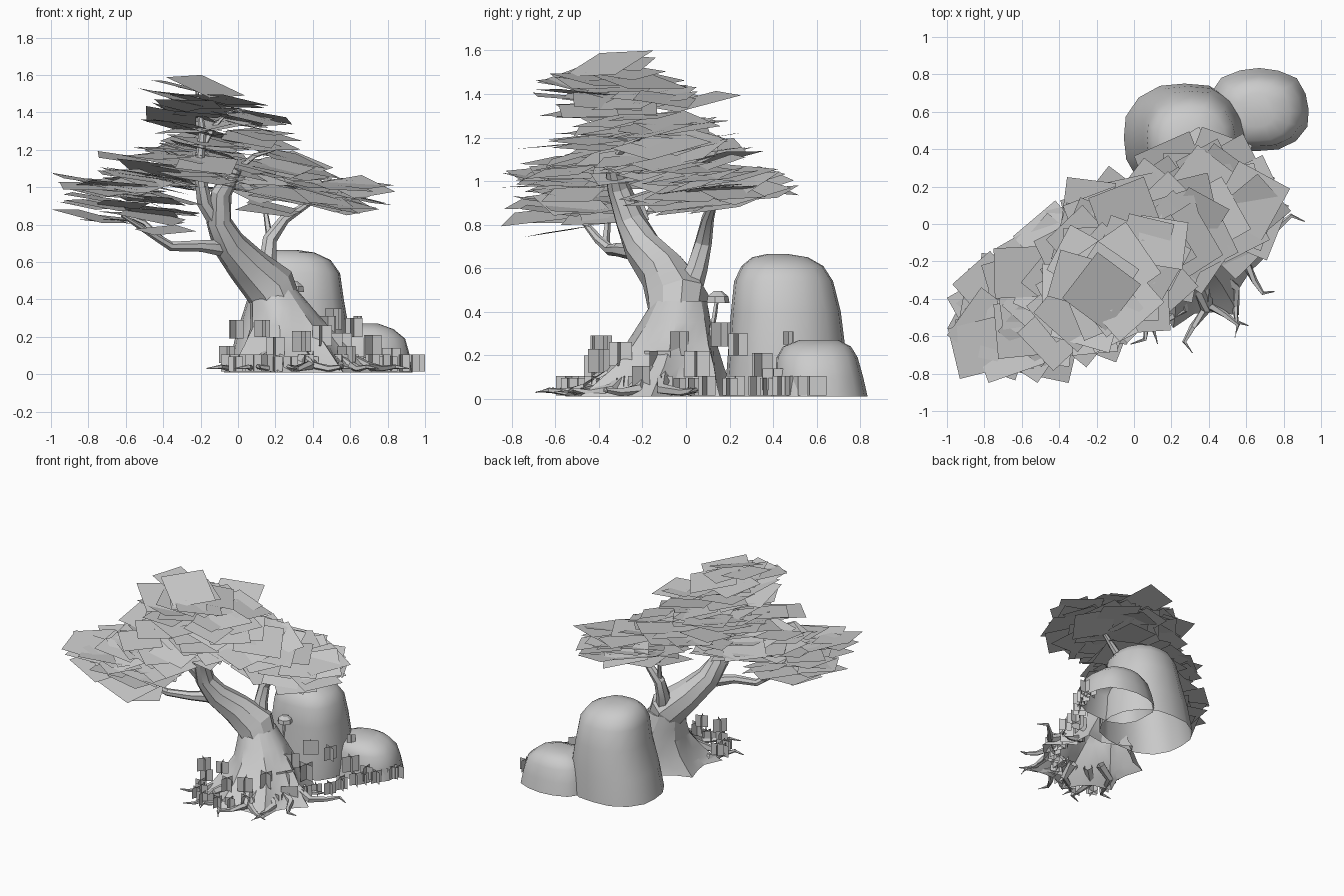
import bpy, bmesh, math, random
from mathutils import Vector, Matrix, Euler

random.seed(11)
if "Cube" in bpy.data.objects:
    bpy.data.objects.remove(bpy.data.objects["Cube"])

grey = bpy.data.materials.new("plain_grey")
grey.use_nodes = True
grey.diffuse_color = (0.6, 0.6, 0.6, 1)
grey.node_tree.nodes["Principled BSDF"].inputs["Base Color"].default_value = (0.6, 0.6, 0.6, 1)


def finish(name, bm, smooth=None):
    mesh = bpy.data.meshes.new(name)
    bm.to_mesh(mesh)
    bm.free()
    mesh.materials.append(grey)
    obj = bpy.data.objects.new(name, mesh)
    bpy.context.collection.objects.link(obj)
    if smooth:
        bpy.ops.object.select_all(action="DESELECT")
        obj.select_set(True)
        bpy.context.view_layer.objects.active = obj
        bpy.ops.object.shade_smooth_by_angle(angle=math.radians(smooth))


def skin(bm, rings):
    """Bridge equal rings of vertices and close the last one."""
    n = len(rings[0])
    for a, b in zip(rings, rings[1:]):
        for i in range(n):
            j = (i + 1) % n
            bm.faces.new((a[i], a[j], b[j], b[i]))
    bm.faces.new(rings[-1])


def tube(bm, path, sides=6, wobble=0.0):
    """Tapered tube through points given as (x, y, z, radius)."""
    pts = [Vector(p[:3]) for p in path]
    rings = []
    for k, p in enumerate(pts):
        d = (pts[min(k + 1, len(pts) - 1)] - pts[max(k - 1, 0)]).normalized()
        u = (Vector((0, 1, 0)) - d * d.y).normalized()
        v = d.cross(u)
        ring = []
        for i in range(sides):
            t = math.tau * i / sides
            r = path[k][3] * (1 + wobble * random.uniform(-1, 1))
            q = p + (u * math.cos(t) + v * math.sin(t)) * r
            q.z = max(q.z, 0.005)
            ring.append(bm.verts.new(q))
        rings.append(ring)
    skin(bm, rings)
    bmesh.ops.recalc_face_normals(bm, faces=bm.faces)


def quad(bm, matrix, half):
    bm.faces.new([bm.verts.new(matrix @ Vector((x * half, y * half, 0)))
                  for x, y in ((-1, -1), (1, -1), (1, 1), (-1, 1))])


# Leaning trunk
bm = bmesh.new()
tube(bm, [(0.24, -0.05, 0.32, 0.12), (0.17, -0.04, 0.46, 0.14),
          (0.05, -0.1, 0.58, 0.115), (-0.05, -0.2, 0.7, 0.088), (-0.1, -0.26, 0.82, 0.068),
          (-0.09, -0.31, 0.97, 0.055), (-0.01, -0.34, 1.1, 0.035)], 9, 0.06)
finish("trunk", bm, 20)

# Flared, ridged foot: centre x, centre y, height, radius, ridge depth
bm = bmesh.new()
rings = []
for x, y, z, r, ridge in ((0.3, -0.16, 0.01, 0.35, 0.18), (0.3, -0.14, 0.06, 0.31, 0.16), (0.29, -0.1, 0.15, 0.255, 0.12),
                          (0.27, -0.07, 0.25, 0.205, 0.06), (0.23, -0.045, 0.35, 0.165, 0.02), (0.19, -0.03, 0.45, 0.125, 0)):
    ring = []
    for i in range(21):
        t = math.tau * i / 21
        q = r * (1 + ridge * (1 if i % 3 == 0 else -0.4) + random.uniform(-0.03, 0.03))
        ring.append(bm.verts.new((x + q * math.cos(t), y + q * math.sin(t), z)))
    rings.append(ring)
skin(bm, rings)
finish("trunk_foot", bm, 20)

# Main limbs
LIMBS = {
    "upper_limb": [(-0.09, -0.24, 0.78, 0.05), (-0.18, -0.31, 0.92, 0.042), (-0.21, -0.36, 1.1, 0.03),
                   (-0.19, -0.36, 1.3, 0.02), (-0.22, -0.34, 1.52, 0.008)],
    "right_limb": [(-0.04, -0.18, 0.67, 0.05), (-0.2, -0.31, 0.685, 0.032), (-0.36, -0.35, 0.685, 0.026),
                   (-0.43, -0.4, 0.73, 0.022), (-0.62, -0.5, 0.85, 0.01)],
    "left_limb": [(0.19, 0.0, 0.46, 0.065), (0.16, 0.05, 0.6, 0.05), (0.17, 0.08, 0.72, 0.04),
                  (0.25, 0.1, 0.83, 0.028), (0.42, 0.14, 0.94, 0.012)],
}
for name, path in LIMBS.items():
    bm = bmesh.new()
    tube(bm, path, 7, 0.05)
    finish(name, bm, 25)

# Twigs reaching into the crown
bm = bmesh.new()
for start, end in (((-0.02, -0.34, 1.08), (0.2, -0.2, 1.2)), ((-0.2, -0.36, 1.05), (-0.4, -0.45, 1.2)),
                   ((-0.2, -0.36, 1.2), (-0.05, -0.3, 1.4)), ((0.17, 0.08, 0.72), (0.13, 0.14, 0.92)),
                   ((-0.4, -0.37, 0.71), (-0.6, -0.35, 0.85)), ((-0.08, -0.31, 0.98), (0.05, -0.05, 1.12))):
    a, b = Vector(start), Vector(end)
    m = (a + b) / 2 + Vector((0, 0, 0.03))
    tube(bm, [(*a, 0.02), (*m, 0.014), (*b, 0.005)], 5)
finish("twigs", bm, 25)

# Thin winding roots spreading over the ground: direction, length
bm = bmesh.new()
for deg, length in ((-150, 0.6), (-128, 0.62), (-108, 0.55), (-88, 0.56), (-70, 0.52),
                    (-52, 0.5), (-25, 0.48), (10, 0.6), (32, 0.42)):
    path = []
    bend = random.choice((-0.16, 0.16))
    for s, z, r in ((0.4, 0.1, 0.035), (0.6, 0.045, 0.026), (0.75, 0.03, 0.018), (0.9, 0.04, 0.012), (1, 0.03, 0.003)):
        t = math.radians(deg) + bend * math.sin(s * 9)
        path.append((0.33 + length * s * math.cos(t), -0.13 + length * s * math.sin(t), z, r))
    tube(bm, path, 5)
finish("roots", bm, 25)


# Rounded boulders from stacked rings (x, y, radius x, radius y, z)
def boulder(name, layers, square, sides=16):
    bm = bmesh.new()
    lumps = [random.uniform(0.97, 1.03) for _ in range(sides)]
    rings = []
    for x, y, rx, ry, z in layers:
        ring = []
        for i, k in enumerate(lumps):
            c, s = math.cos(math.tau * i / sides), math.sin(math.tau * i / sides)
            k /= (abs(c) ** square + abs(s) ** square) ** (1 / square)
            ring.append(bm.verts.new((x + rx * k * c, y + ry * k * s, z)))
        rings.append(ring)
    skin(bm, rings)
    finish(name, bm, 50)


boulder("large_boulder", [(0.27, 0.46, 0.33, 0.29, 0.01), (0.29, 0.46, 0.31, 0.275, 0.2),
                          (0.305, 0.455, 0.26, 0.255, 0.4), (0.305, 0.445, 0.24, 0.23, 0.54),
                          (0.295, 0.44, 0.2, 0.19, 0.61), (0.28, 0.43, 0.13, 0.13, 0.65), (0.26, 0.42, 0.05, 0.05, 0.665)], 2.4)
boulder("small_boulder", [(0.67, 0.61, 0.26, 0.22, 0.01), (0.67, 0.61, 0.245, 0.2, 0.1),
                          (0.67, 0.6, 0.22, 0.185, 0.19), (0.66, 0.6, 0.17, 0.155, 0.24), (0.66, 0.61, 0.09, 0.09, 0.27)], 2.7)

# Little shelf fungus between trunk and boulder
bm = bmesh.new()
tube(bm, [(0.3, 0.11, 0.28, 0.012), (0.3, 0.13, 0.38, 0.012), (0.3, 0.14, 0.45, 0.01)], 5)
tube(bm, [(0.3, 0.145, 0.44, 0.055), (0.3, 0.145, 0.47, 0.05), (0.3, 0.145, 0.495, 0.02)], 7)
finish("shelf_fungus", bm)

# Crown of drooping leaf cards: centre, spread, count, forward droop
CLUMPS = {
    "right_leaves": ((-0.6, -0.5, 0.92), (0.27, 0.23, 0.15), 36, 0.07),
    "left_leaves": ((0.4, 0.1, 0.96), (0.29, 0.25, 0.09), 36, 0.17),
    "middle_leaves": ((0.02, -0.08, 1.13), (0.4, 0.26, 0.11), 38, 0.15),
    "front_leaves": ((-0.33, -0.33, 1.1), (0.3, 0.29, 0.12), 32, 0.07),
    "upper_leaves": ((-0.09, -0.22, 1.3), (0.29, 0.28, 0.12), 34, 0.07),
    "top_leaves": ((-0.2, -0.36, 1.46), (0.16, 0.23, 0.11), 18, 0.03),
}
LOW, HIGH = Vector((-1, -0.85, 0.74)), Vector((0.84, 0.52, 1.6))
for name, (centre, spread, count, droop) in CLUMPS.items():
    bm = bmesh.new()
    for i in range(count):
        r, t = math.sqrt((i + 0.5) / count), i * 2.4
        lift = (1 - r) * 0.7 + random.uniform(-1.1, 0.6)
        p = Vector(centre) + Vector((spread[0] * r * math.cos(t), spread[1] * r * math.sin(t), spread[2] * lift))
        tilt = Euler((random.gauss(droop, 0.11), random.gauss(0.14, 0.09), 0)).to_matrix().to_4x4()
        turn = Matrix.Rotation(random.uniform(0, math.tau), 4, "Z")
        half = random.uniform(0.12, 0.17)
        matrix = tilt @ turn
        corners = [p + matrix @ Vector((a * half, b * half, 0)) for a in (-1, 1) for b in (-1, 1)]
        for k in range(3):
            p[k] += max(0, LOW[k] - min(c[k] for c in corners)) + min(0, HIGH[k] - max(c[k] for c in corners))
        quad(bm, Matrix.Translation(p) @ matrix, half)
    finish(name, bm)

# Outermost leaf on the right
bm = bmesh.new()
quad(bm, Matrix.Translation((-0.83, -0.66, 1.04)) @ Euler((0.1, 0.15, 0.25)).to_matrix().to_4x4(), 0.139)
finish("outer_leaf", bm)


# Upright crossed grass cards, turned at random
def tuft(bm, x, y, z, half, turn):
    for k in (0, math.pi / 2):
        quad(bm, Matrix.Translation((x, y, z + half)) @ Matrix.Rotation(turn + k, 4, "Z")
             @ Matrix.Rotation(math.pi / 2, 4, "X"), half)


bm = bmesh.new()
line = [Vector(p) for p in ((-0.05, -0.4), (0.06, -0.56), (0.3, -0.5), (0.5, -0.35), (0.62, -0.15),
                            (0.7, 0.08), (0.8, 0.32), (0.92, 0.5), (0.94, 0.66))]
for a, b in zip(line, line[1:]):
    for s in (0.1, 0.4, 0.7):
        p = a.lerp(b, s) + Vector((random.uniform(-0.05, 0.01), random.uniform(-0.03, 0.03)))
        tuft(bm, p.x, p.y, 0.015, random.choice((0.04, 0.045)), random.uniform(0, 1.5))
tuft(bm, 0.955, 0.6, 0.015, 0.045, 0)
finish("low_grass", bm)

bm = bmesh.new()
for x, y, z, half in ((-0.01, -0.4, 0.19, 0.05), (0.13, -0.38, 0.2, 0.045), (0.2, -0.42, 0.1, 0.05),
                      (0.34, -0.4, 0.12, 0.055), (0.45, -0.3, 0.15, 0.055), (0.5, -0.13, 0.08, 0.07),
                      (0.48, -0.03, 0.2, 0.055), (0.55, 0.05, 0.1, 0.06), (0.51, 0.16, 0.24, 0.055),
                      (0.62, 0.24, 0.2, 0.05), (0.72, 0.35, 0.09, 0.06), (0.64, 0.47, 0.25, 0.03),
                      (0.82, 0.4, 0.04, 0.05), (0.58, -0.2, 0.03, 0.06), (-0.06, -0.3, 0.06, 0.045)):
    tuft(bm, x, y, z, half, random.uniform(0, 1.5))
finish("tall_grass", bm)
